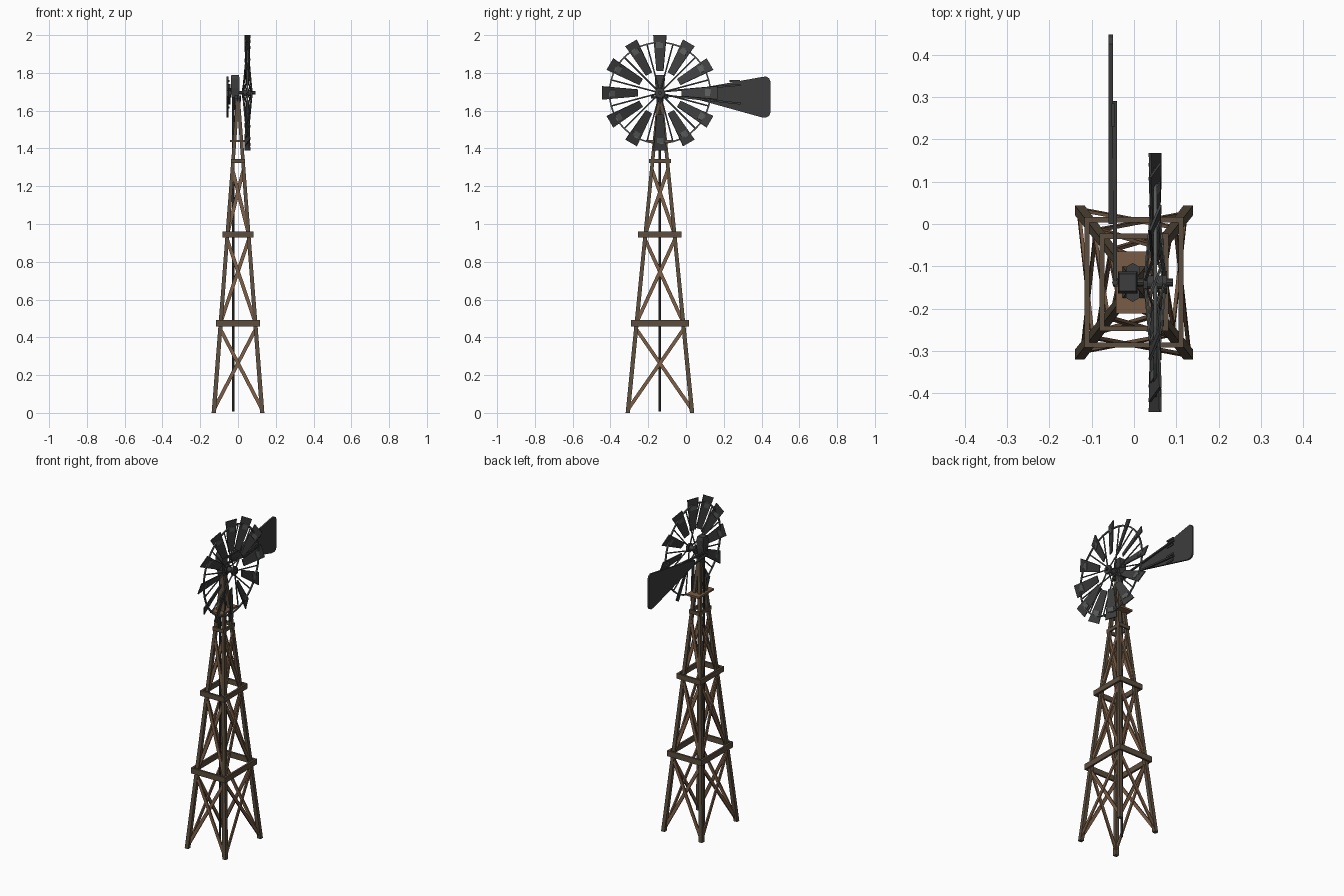
import bpy, bmesh, math
from mathutils import Vector, Matrix

if "Cube" in bpy.data.objects:
    bpy.data.objects.remove(bpy.data.objects["Cube"])

CY = -0.138                      # tower centre in y
HUB = Vector((0.05, CY, 1.694))  # wheel centre
X, Y, Z = Vector((1, 0, 0)), Vector((0, 1, 0)), Vector((0, 0, 1))


def mat(name, c):
    m = bpy.data.materials.new(name)
    m.diffuse_color = (*c, 1)
    m.use_nodes = True
    m.node_tree.nodes["Principled BSDF"].inputs["Base Color"].default_value = m.diffuse_color
    return m


WOOD = mat("weathered wood", (0.105, 0.076, 0.048))
BROWN = mat("brown wood", (0.19, 0.108, 0.06))
DARK = mat("dark metal", (0.047, 0.047, 0.048))
IRON = mat("grey iron", (0.1, 0.105, 0.105))


def finish(bm, name, m):
    bmesh.ops.recalc_face_normals(bm, faces=bm.faces)
    me = bpy.data.meshes.new(name)
    bm.to_mesh(me)
    bm.free()
    me.materials.append(m)
    ob = bpy.data.objects.new(name, me)
    bpy.context.collection.objects.link(ob)
    return ob


def loft(bm, rings):
    """Join equal-length rings of points into a capped solid."""
    vs = [[bm.verts.new(p) for p in r] for r in rings]
    n = len(vs[0])
    for a, b in zip(vs, vs[1:]):
        for i in range(n):
            bm.faces.new((a[i], a[(i + 1) % n], b[(i + 1) % n], b[i]))
    bm.faces.new(vs[0])
    bm.faces.new(vs[-1])


def rect(c, u, v):
    return [c - u - v, c + u - v, c + u + v, c - u + v]


def bar(bm, p, q, w, h, ref=Z):
    """Rectangular bar from p to q; h is measured along ref."""
    p, q = Vector(p), Vector(q)
    u = (q - p).cross(ref).normalized()
    v = u.cross(q - p).normalized()
    loft(bm, [rect(c, u * w / 2, v * h / 2) for c in (p, q)])


def rod(bm, p, q, r1, r2=None, n=8):
    p, q = Vector(p), Vector(q)
    d = q - p
    M = Matrix.Translation((p + q) / 2) @ d.to_track_quat('Z', 'Y').to_matrix().to_4x4()
    bmesh.ops.create_cone(bm, cap_ends=True, segments=n, radius1=r1,
                          radius2=r1 if r2 is None else r2, depth=d.length, matrix=M)


def box(bm, lo, hi):
    lo, hi = Vector(lo), Vector(hi)
    s = (hi - lo) / 2
    c = (lo + hi) / 2
    loft(bm, [rect(c + Z * k * s.z, X * s.x, Y * s.y) for k in (-1, 1)])


# ---- tower legs, tapering toward the head
def leg(sx, sy, z):
    return Vector((sx * (0.128 - 0.0762 * z), CY + sy * (0.17 - 0.0982 * z), z))


bm = bmesh.new()
for sx in (-1, 1):
    for sy in (-1, 1):
        loft(bm, [rect(leg(sx, sy, z), X * s, Y * s) for z, s in ((0, .0115), (1.65, .009))])
finish(bm, "tower_legs", WOOD)

# ---- horizontal girts round the tower
bm = bmesh.new()
for z, hx, hy, h, t in ((0.474, .117, .154, .034, .012), (0.945, .082, .115, .031, .012),
                        (1.333, .037, .058, .022, .01)):
    for s in (-1, 1):
        y, x = CY + s * (hy - t / 2), s * (hx - t / 2)
        bar(bm, (-hx, y, z), (hx, y, z), t, h)
        bar(bm, (x, CY - hy + t, z), (x, CY + hy - t, z), t, h)
finish(bm, "tower_girts", WOOD)

# ---- crossed braces on all four faces
bm = bmesh.new()
for z0, z1 in ((0.02, 0.445), (0.48, 0.92), (0.95, 1.29)):
    for s in (-1, 1):
        for k in (-1, 1):
            off = 0.004 * k
            bar(bm, leg(-k, s, z0) + Y * off, leg(k, s, z1) + Y * off, .019, .008, Y)
            bar(bm, leg(s, -k, z0) + X * off, leg(s, k, z1) + X * off, .019, .008, X)
finish(bm, "cross_braces", BROWN)

# ---- service platform
bm = bmesh.new()
box(bm, (-.042, CY - .073, 1.434), (.042, CY + .073, 1.446))
finish(bm, "platform", BROWN)

# ---- pump rod
bm = bmesh.new()
rod(bm, (-.026, CY, .008), (-.026, CY, 1.7), .0065)
finish(bm, "pump_rod", DARK)

# ---- head: neck, gearbox, side lugs
bm = bmesh.new()
rod(bm, (-.003, CY, 1.6), (-.003, CY, 1.68), .014, .02)
for s in (-1, 1):
    rod(bm, (-.003, CY + s * .028, 1.665), (-.003, CY + s * .028, 1.68), .018, n=6)
loft(bm, [rect(Vector((-.015, CY, z)), X * a, Y * b) for z, a, b in
          ((1.67, .019, .016), (1.72, .023, .024), (1.77, .023, .026), (1.79, .02, .02))])
finish(bm, "gearbox", DARK)

# ---- shaft and hub
bm = bmesh.new()
rod(bm, (-.05, CY, HUB.z), (.092, CY, HUB.z), .009)
for x0, x1, r in ((.022, .032, .027), (.032, .066, .016), (.066, .078, .027)):
    rod(bm, (x0, CY, HUB.z), (x1, CY, HUB.z), r, n=12)
finish(bm, "wheel_hub", DARK)


# ---- wheel: twelve pitched blades with brackets, spokes and rim
def polar(a):
    return Vector((0, math.sin(a), math.cos(a))), Vector((0, math.cos(a), -math.sin(a)))


blades, brackets, spokes, rim = (bmesh.new() for _ in range(4))
PITCH = math.radians(20)
for i in range(12):
    a = i * math.pi / 6
    r, t = polar(a)
    w = t * math.cos(PITCH) + X * math.sin(PITCH)
    n = X * math.cos(PITCH) - t * math.sin(PITCH)
    loft(blades, [rect(HUB + r * d, w * hw, n * .003) for d, hw in ((.115, .019), (.306, .037))])
    loft(brackets, [rect(HUB + r * d, w * .019, n * .006) for d in (.238, .264)])
    r2, t2 = polar(a + math.pi / 12)
    hx = .072 if i % 2 else .027
    rod(spokes, Vector((hx, CY, HUB.z)) + r2 * .02, HUB + r2 * .267, .004, n=6)
N = 48
ring = []
for i in range(N):
    r, t = polar(i * 2 * math.pi / N)
    ring.append([rim.verts.new(HUB + r * d + X * x) for d, x in
                 ((.263, -.004), (.271, -.004), (.271, .004), (.263, .004))])
for i in range(N):
    for j in range(4):
        rim.faces.new((ring[i][j], ring[i][(j + 1) % 4],
                       ring[(i + 1) % N][(j + 1) % 4], ring[(i + 1) % N][j]))
finish(blades, "wheel_blades", DARK)
finish(brackets, "blade_brackets", IRON)
finish(spokes, "wheel_spokes", IRON)
finish(rim, "wheel_rim", IRON)

# ---- tail vane with rounded outer corners
prof = [(0.0, 1.676), (0.40, 1.565), (.425, 1.564), (.44, 1.572), (.447, 1.59),
        (.447, 1.754), (.44, 1.771), (.425, 1.781), (.40, 1.778), (0.0, 1.706)]
bm = bmesh.new()
loft(bm, [[Vector((x, y, z)) for y, z in prof] for x in (-.06, -.05)])
finish(bm, "tail_vane", DARK)

# ---- tail arms and their clamp plates
bm = bmesh.new()
for s in (-1, 1):
    z0, z1 = HUB.z - .002 + s * .008, 1.687 + s * .05
    bar(bm, (-.045, CY, z0), (-.045, .29, z1), .01, .01)
    for dz in (-.02, .02):
        box(bm, (-.053, .23, z1 + dz - .005), (-.045, .285, z1 + dz + .005))
finish(bm, "tail_arms", DARK)

# ---- tail pivot on the back of the head
bm = bmesh.new()
rod(bm, (-.045, CY, 1.67), (-.045, CY, 1.72), .007)
box(bm, (-.045, CY - .01, 1.685), (-.02, CY + .01, 1.7))
finish(bm, "tail_pivot", DARK)
